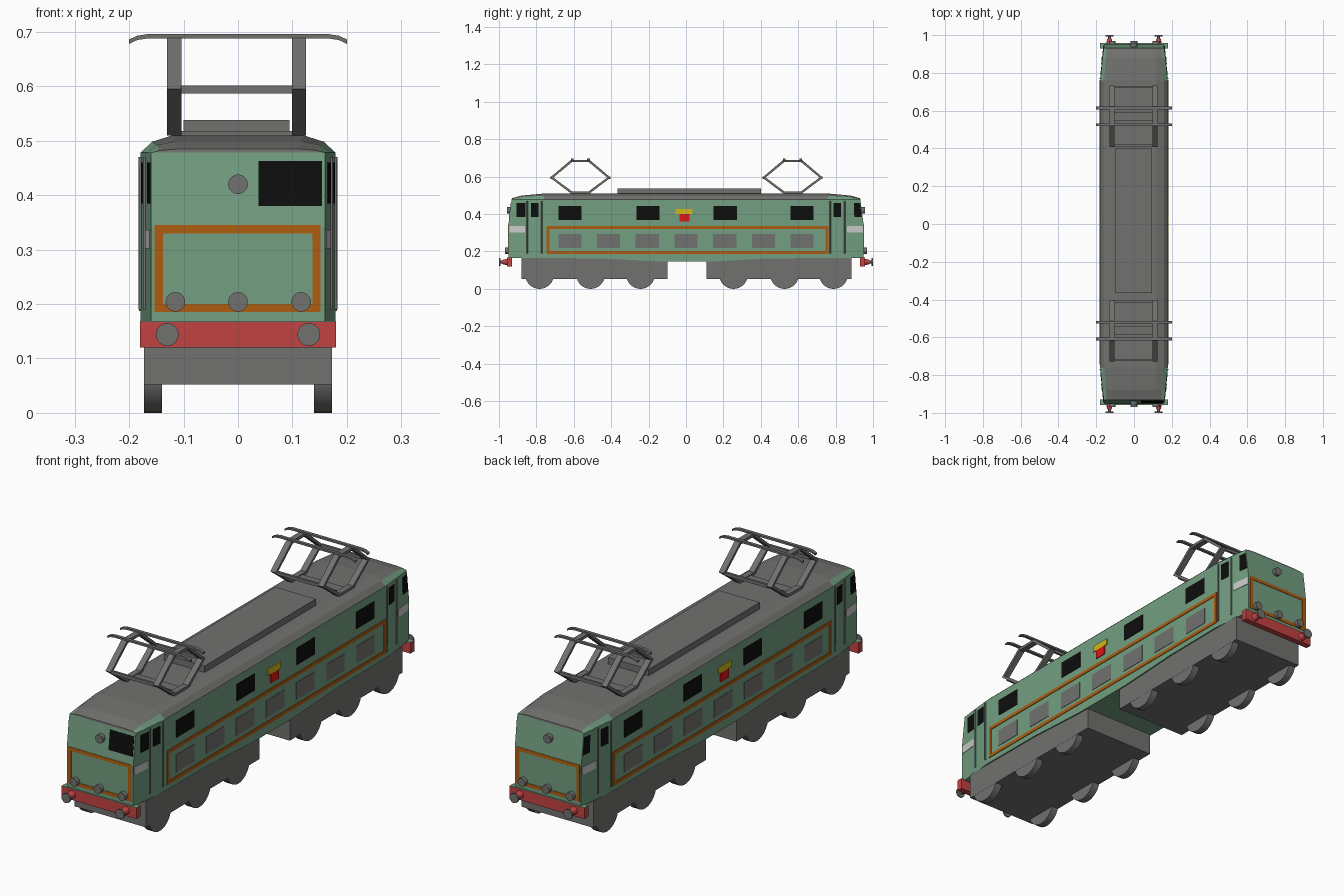
import bpy, bmesh
from mathutils import Vector

if "Cube" in bpy.data.objects:
    bpy.data.objects.remove(bpy.data.objects["Cube"])


def material(name, r, g, b):
    m = bpy.data.materials.new(name)
    m.diffuse_color = (r, g, b, 1)
    m.use_nodes = True
    m.node_tree.nodes["Principled BSDF"].inputs["Base Color"].default_value = m.diffuse_color
    return m


GREEN = material("green paint", 0.17, 0.345, 0.22)
GREY = material("grey metal", 0.165, 0.165, 0.16)
ORANGE = material("orange stripe", 0.42, 0.11, 0.005)
RED = material("beam red", 0.55, 0.055, 0.055)
BLACK = material("window black", 0.004, 0.004, 0.004)
WHITE = material("pale plate", 0.6, 0.6, 0.6)
YELLOW = material("yellow crest", 0.62, 0.48, 0.01)
BRIGHT = material("bright red crest", 0.75, 0.008, 0.008)


def finish(name, bm, *mats):
    bmesh.ops.recalc_face_normals(bm, faces=bm.faces)
    me = bpy.data.meshes.new(name)
    bm.to_mesh(me)
    bm.free()
    for m in mats:
        me.materials.append(m)
    ob = bpy.data.objects.new(name, me)
    bpy.context.collection.objects.link(ob)
    return ob


def prisms(name, pairs, mat):
    """Each pair is (outer loop, inner loop) of matching 3D points."""
    bm = bmesh.new()
    for a, b in pairs:
        va, vb = [bm.verts.new(p) for p in a], [bm.verts.new(p) for p in b]
        n = len(va)
        bm.faces.new(va)
        bm.faces.new(vb[::-1])
        for i in range(n):
            j = (i + 1) % n
            bm.faces.new((va[i], vb[i], vb[j], va[j]))
    return finish(name, bm, mat)


def rect(u0, u1, v0, v1):
    return [(u0, v0), (u1, v0), (u1, v1), (u0, v1)]


def frame(u0, u1, v0, v1, t):
    return [rect(u0, u1, v0, v0 + t), rect(u0, u1, v1 - t, v1),
            rect(u0, u0 + t, v0 + t, v1 - t), rect(u1 - t, u1, v0 + t, v1 - t)]


def box(name, x0, x1, y0, y1, z0, z1, mat):
    r = rect(x0, x1, y0, y1)
    return prisms(name, [([(*p, z0) for p in r], [(*p, z1) for p in r])], mat)


def cylinder(name, p0, p1, r0, r1, mat, segs=20):
    p0, p1 = Vector(p0), Vector(p1)
    d = p1 - p0
    bm = bmesh.new()
    bmesh.ops.create_cone(bm, cap_ends=True, segments=segs, radius1=r0, radius2=r1, depth=d.length)
    bm.transform(d.to_track_quat('Z', 'Y').to_matrix().to_4x4())
    bmesh.ops.translate(bm, verts=bm.verts, vec=(p0 + p1) / 2)
    for f in bm.faces:
        f.smooth = len(f.verts) == 4
    return finish(name, bm, mat)


# Shape of the body shell: the cabs taper and the noses lean back
def wall_x(y):
    return 0.179 - max(0, abs(y) - 0.76) * 0.1


def nose_y(z):
    return 0.95 - max(0, z - 0.34) * 0.13


def side_plates(name, side, polys, mat, t=0.002):
    prisms(name, [([(side * (wall_x(y) + t), y, z) for y, z in p],
                   [(side * (wall_x(y) - 0.004), y, z) for y, z in p]) for p in polys], mat)


def nose_plates(name, end, polys, mat, t=0.002):
    prisms(name, [([(x, end * (nose_y(z) + t), z) for x, z in p],
                   [(x, end * (nose_y(z) - 0.004), z) for x, z in p]) for p in polys], mat)


# Body: half stations (y, floor, shoulder inset, shoulder z, top x, top z)
half = [(0.95, 0.165, 0.015, 0.482, 0.11, 0.485), (0.88, 0.165, 0.018, 0.492, 0.115, 0.499),
        (0.76, 0.165, 0.021, 0.498, 0.12, 0.51), (0.45, 0.163, 0.021, 0.498, 0.12, 0.51),
        (0.15, 0.147, 0.021, 0.498, 0.12, 0.51)]
stations = [(-1, s) for s in half] + [(1, s) for s in half[::-1]]
bm = bmesh.new()
rings = []
for sg, (y, zb, inset, zs, xt, zt) in stations:
    w = wall_x(y)
    prof = [(w, zb), (w, 0.34), (w, 0.478), (w - inset, zs), (xt, zt)]
    loop = prof + [(-x, z) for x, z in prof[::-1]]
    rings.append([bm.verts.new((x, sg * (min(nose_y(z), y) if y > 0.9 else y), z)) for x, z in loop])
n = len(rings[0])
for k, (a, b) in enumerate(zip(rings, rings[1:])):
    cab = k < 2 or k > len(rings) - 4
    for i in range(n):
        j = (i + 1) % n
        f = bm.faces.new((a[i], a[j], b[j], b[i]))
        # roof strips are grey, the cab shoulders stay green
        f.material_index = 1 if i in (3, 4, 5) or (i in (2, 6) and not cab) else 0
for r in (rings[0], rings[-1]):
    for i in range(4):
        f = bm.faces.new((r[i], r[i + 1], r[n - 2 - i], r[n - 1 - i]))
        f.material_index = 1 if i > 1 else 0
finish("body_shell", bm, GREEN, GREY)

box("roof_box", -0.1, 0.095, -0.365, 0.4, 0.505, 0.538, GREY)

# Bogies and wheels
for label, y0, y1, axles in (("front", -0.88, -0.1, (-0.783, -0.51, -0.243)),
                             ("rear", 0.11, 0.885, (0.254, 0.527, 0.789))):
    box(label + "_bogie", -0.173, 0.173, y0, y1, 0.052, 0.166, GREY)
    for y in axles:
        for s in (-1, 1):
            cylinder(label + "_wheel", (s * 0.14, y, 0.077), (s * 0.1725, y, 0.077), 0.077, 0.077, GREY, 28)

# Side details
for s in (-1, 1):
    side_plates("side_stripe", s, frame(-0.745, 0.762, 0.187, 0.336, 0.015), ORANGE, 0.003)
    side_plates("side_grille", s, [rect(c - 0.062, c + 0.062, 0.219, 0.294)
                                   for c in [i * 0.207 for i in range(-3, 4)]], GREY)
    side_plates("side_window", s, [rect(c - 0.062, c + 0.062, 0.369, 0.443)
                                   for c in (-0.62, -0.203, 0.21, 0.62)], BLACK)
    side_plates("crest_top", s, [rect(-0.055, 0.036, 0.4, 0.428)], YELLOW, 0.004)
    side_plates("crest_bottom", s, [rect(-0.034, 0.02, 0.36, 0.4)], BRIGHT, 0.004)
    for e in (-1, 1):
        side_plates("cab_number_plate", s, [rect(e * 0.862, e * 0.945, 0.302, 0.336)], WHITE)
        corner = [(0.9, 0.385), (0.94, 0.385), (0.93, 0.46), (0.897, 0.46)]
        if s == 1 and e == -1:
            corner = rect(0.858, 0.905, 0.385, 0.46)
        side_plates("cab_window", s, [rect(e * 0.788, e * 0.83, 0.385, 0.46),
                                      [(e * y, z) for y, z in corner]], BLACK)
        for y in (0.771, 0.849):
            x = s * (wall_x(y) + 0.001)
            cylinder("door_handrail", (x, e * y, 0.19), (x, e * y, 0.47), 0.0035, 0.0035, GREY, 8)

# Noses: stripe, lamps, buffer beam and buffers
for e in (-1, 1):
    nose_plates("nose_stripe", e, frame(-0.153, 0.152, 0.185, 0.345, 0.015), ORANGE)
    for x, z in ((-0.115, 0.204), (0, 0.204), (0.116, 0.204), (0, 0.42)):
        y = nose_y(z)
        cylinder("lamp", (x, e * (y - 0.02), z), (x, e * (y + 0.018), z), 0.018, 0.018, GREY)
    box("buffer_beam", -0.18, 0.18, e * 0.93, e * 0.957, 0.12, 0.167, RED)
    box("beam_top", -0.18, 0.18, e * 0.93, e * 0.957, 0.167, 0.169, GREEN)
    for x in (-0.13, 0.13):
        cylinder("buffer_stock", (x, e * 0.95, 0.144), (x, e * 0.982, 0.144), 0.019, 0.011, RED)
        cylinder("buffer_stem", (x, e * 0.98, 0.144), (x, e * 0.995, 0.144), 0.007, 0.007, GREY, 12)
        cylinder("buffer_head", (x, e * 0.993, 0.144), (x, e * 1.0, 0.144), 0.021, 0.021, GREY)
nose_plates("front_windscreen", -1, [rect(0.038, 0.154, 0.38, 0.463)], BLACK)

# Pantographs: two diamond side frames, knee bars and two bent contact strips
for c in (-0.565, 0.57):
    outer = [(-0.05, 0.51), (0.05, 0.51), (0.162, 0.595), (0.05, 0.69), (-0.05, 0.69), (-0.162, 0.595)]
    inner = [(y * 0.89, 0.598 + (z - 0.598) * 0.87) for y, z in outer]
    segs = [[outer[i], outer[i - 1], inner[i - 1], inner[i]] for i in range(6)]
    for x0, x1 in ((-0.13, -0.104), (0.099, 0.125)):
        prisms("pantograph_frame", [([(x0, c + y, z) for y, z in q],
                                     [(x1, c + y, z) for y, z in q]) for q in segs], GREY)
    top = [(-0.2, 0.678), (-0.185, 0.685), (-0.165, 0.688), (0.165, 0.688), (0.185, 0.685), (0.2, 0.678)]
    strip = [[top[i], top[i + 1], (top[i + 1][0], top[i + 1][1] + 0.008), (top[i][0], top[i][1] + 0.008)]
             for i in range(5)]
    for d in (-1, 1):
        y = c + d * 0.044
        prisms("contact_strip", [([(x, y - 0.007, z) for x, z in q],
                                  [(x, y + 0.007, z) for x, z in q]) for q in strip], GREY)
        box("knee_bar", -0.105, 0.1, c + d * 0.155 - 0.005, c + d * 0.155 + 0.005, 0.587, 0.601, GREY)
    box("pantograph_base_bar", -0.105, 0.1, c - 0.022, c + 0.022, 0.505, 0.518, GREY)
